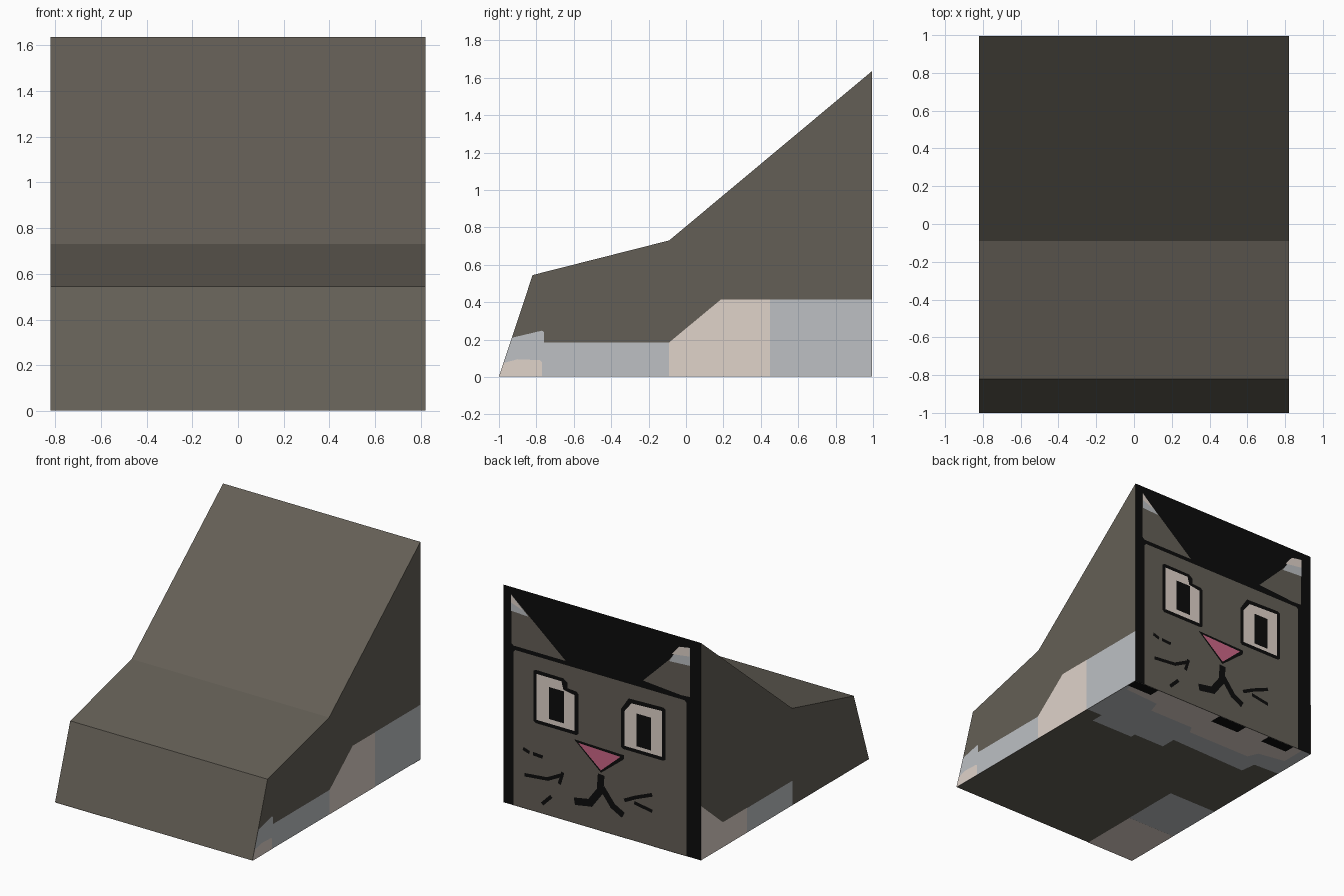
import bpy, bmesh
from mathutils import Vector

W, H, GAP = 0.82, 1.635, 0.0015   # half width, height, spacing of painted layers
BACK, BASE = 0.994, 0.003         # body faces set in slightly, leaving room for layers


def material(name, r, g, b):
    lin = [((c / 255 + 0.055) / 1.055) ** 2.4 if c > 10 else c / 255 / 12.92 for c in (r, g, b)]
    m = bpy.data.materials.new(name)
    m.diffuse_color = (*lin, 1)
    return m


FUR = material("dark_fur", 100, 95, 86)
BLACK = material("black", 12, 12, 12)
GREY = material("light_grey", 189, 192, 196)
BEIGE = material("pale_beige", 224, 211, 202)
PINK = material("pink", 205, 103, 135)


def add_object(name, bm, mats):
    me = bpy.data.meshes.new(name)
    bm.to_mesh(me)
    bm.free()
    for m in mats:
        me.materials.append(m)
    ob = bpy.data.objects.new(name, me)
    bpy.context.collection.objects.link(ob)
    return ob


# Surfaces that carry paint: 2D point and layer -> 3D point, plus outward normal
def on_back(u, z, k):      # u runs 0..1 from +x to -x
    return Vector((W - 2 * W * u, BACK + GAP * k, max(z, BASE)))


def on_right(y, z, k):
    return Vector((W + GAP * k, min(y, BACK), max(z, BASE)))


def on_left(y, z, k):
    return Vector((-W - GAP * k, min(y, BACK), max(z, BASE)))


def on_bottom(a, b, k):    # a runs from +x to -x, b from front to back
    return Vector((W - 2 * W * a, min(2 * b - 1, BACK), BASE - GAP * k))


NORMAL = {on_back: (0, 1, 0), on_right: (1, 0, 0), on_left: (-1, 0, 0), on_bottom: (0, 0, -1)}


def paint(name, place, layer, mat, *polys):
    bm = bmesh.new()
    for poly in polys:
        f = bm.faces.new([bm.verts.new(place(p, q, layer)) for p, q in poly])
        f.normal_update()
        if f.normal.dot(Vector(NORMAL[place])) < 0:
            f.normal_flip()
    return add_object(name, bm, [mat])


def box(x0, y0, x1, y1):
    return [(x0, y0), (x1, y0), (x1, y1), (x0, y1)]


def stroke(path, width):
    """Ribbon of quads on the back; path in (u, z)."""
    quads = []
    for (u0, z0), (u1, z1) in zip(path, path[1:]):
        a, b = Vector((u0 * 2 * W, z0)), Vector((u1 * 2 * W, z1))
        d = (b - a).normalized() * width / 2
        n = Vector((-d.y, d.x))
        a, b = a - d * 0.6, b + d * 0.6
        quads.append([(p.x / (2 * W), p.y) for p in (a + n, b + n, b - n, a - n)])
    return quads


# Body: side profile extruded across the width, black back face
profile = [(-1, BASE), (-0.82, 0.545), (-0.09, 0.73), (BACK, H), (BACK, BASE)]
bm = bmesh.new()
face = bm.faces.new([bm.verts.new((-W, y, z)) for y, z in profile])
ext = bmesh.ops.extrude_face_region(bm, geom=[face])
bmesh.ops.translate(bm, vec=(2 * W, 0, 0), verts=[v for v in ext["geom"] if isinstance(v, bmesh.types.BMVert)])
bmesh.ops.recalc_face_normals(bm, faces=bm.faces)
for f in bm.faces:
    f.material_index = 1 if f.normal.y > 0.9 else 0
add_object("body", bm, [FUR, BLACK])

# Right side markings
paint("right_grey_patch", on_right, 1, GREY,
      [(-1, 0), (-0.93, 0.21), (-0.77, 0.248), (-0.76, 0.24), (-0.76, 0.185), (-0.09, 0.185), (-0.09, 0)],
      box(0.45, 0, 1, 0.413))
paint("right_beige_patch", on_right, 2, BEIGE,
      [(-0.09, 0), (-0.09, 0.185), (0.185, 0.413), (0.45, 0.413), (0.45, 0)],
      [(-1, 0), (-0.975, 0.075), (-0.9, 0.095), (-0.78, 0.09), (-0.77, 0.08), (-0.77, 0)])

# Left side markings
paint("left_grey_patch", on_left, 1, GREY, box(-0.09, 0, 0.45, 0.187))
paint("left_beige_patch", on_left, 1, BEIGE,
      [(1, 0), (1, 0.41), (0.735, 0.19), (0.45, 0.19), (0.45, 0)])

# Underside markings
paint("bottom_grey_patch", on_bottom, 1, GREY, box(0.75, 0.23, 1, 0.46),
      [(0, 1), (0, 0.73), (0.08, 0.73), (0.08, 0.68), (0.3, 0.68), (0.3, 0.7), (0.46, 0.7),
       (0.46, 0.76), (0.86, 0.75), (0.87, 0.81), (1, 0.815), (1, 1)])
paint("bottom_beige_patch", on_bottom, 1.5, BEIGE, box(0.75, 0, 1, 0.23),
      [(0, 1), (0.02, 0.93), (0.2, 0.92), (0.22, 0.87), (0.45, 0.87), (0.47, 0.84), (0.8, 0.84),
       (0.82, 0.88), (0.95, 0.9), (0.95, 1)])
paint("bottom_black_patch", on_bottom, 2, BLACK,
      box(0, 0.955, 0.13, 1), box(0.48, 0.95, 0.63, 1), box(0.76, 0.955, 0.9, 1))

# Face panel and ears
paint("face_panel", on_back, 1, FUR,
      [(0.052, 0), (0.052, 1.155), (0.06, 1.17), (0.918, 1.17), (0.927, 1.155), (0.927, 0)])
paint("ears", on_back, 1, FUR,
      [(0.04, 1.578), (0.04, 1.215), (0.05, 1.2), (0.316, 1.2)],
      [(0.707, 1.225), (0.84, 1.44), (0.9, 1.56), (0.945, 1.57), (0.945, 1.205), (0.9, 1.2)])
paint("ear_tips_grey", on_back, 2, GREY,
      [(0.04, 1.578), (0.04, 1.457), (0.128, 1.45)],
      [(0.84, 1.43), (0.89, 1.56), (0.945, 1.575), (0.945, 1.44)])
paint("ear_tips_beige", on_back, 3, BEIGE,
      [(0.04, 1.578), (0.04, 1.52), (0.1, 1.485)],
      [(0.855, 1.49), (0.89, 1.56), (0.945, 1.575), (0.945, 1.51)])

# Eyes: outline, white and pupil
paint("eye_outlines", on_back, 2, BLACK,
      [(0.153, 0.68), (0.153, 1.055), (0.163, 1.068), (0.305, 1.065), (0.325, 1.04), (0.325, 1.0),
       (0.37, 0.995), (0.38, 0.98), (0.38, 0.68), (0.37, 0.668), (0.163, 0.668)],
      [(0.597, 0.68), (0.597, 0.965), (0.635, 1.06), (0.81, 1.068), (0.822, 1.055), (0.822, 0.68),
       (0.81, 0.668), (0.607, 0.668)])
paint("eye_whites", on_back, 3, BEIGE,
      [(0.17, 0.695), (0.17, 1.04), (0.295, 1.04), (0.305, 0.98), (0.362, 0.965), (0.362, 0.695)],
      [(0.614, 0.695), (0.614, 0.955), (0.65, 1.03), (0.805, 1.04), (0.805, 0.695)])
paint("pupils", on_back, 4, BLACK, box(0.232, 0.73, 0.308, 0.97), box(0.676, 0.72, 0.75, 0.966))

# Nose, mouth and whiskers
paint("nose_outline", on_back, 2, BLACK, [(0.358, 0.632), (0.612, 0.622), (0.61, 0.59), (0.495, 0.44)])
paint("nose", on_back, 3, PINK, [(0.38, 0.615), (0.594, 0.603), (0.495, 0.458)])
paint("mouth", on_back, 2, BLACK,
      *stroke([(0.495, 0.41), (0.49, 0.3), (0.44, 0.19), (0.37, 0.17)], 0.055),
      *stroke([(0.505, 0.32), (0.555, 0.216), (0.6, 0.177)], 0.05))
whiskers = [
    [(0.105, 0.447), (0.128, 0.435)], [(0.155, 0.432), (0.195, 0.428)],
    [(0.112, 0.256), (0.224, 0.274), (0.29, 0.33)], [(0.3, 0.35), (0.285, 0.27)],
    [(0.2, 0.08), (0.24, 0.146)], [(0.617, 0.287), (0.668, 0.33), (0.75, 0.385)],
    [(0.668, 0.288), (0.75, 0.265)]]
paint("whiskers", on_back, 2, BLACK, *[q for w in whiskers for q in stroke(w, 0.026)])
